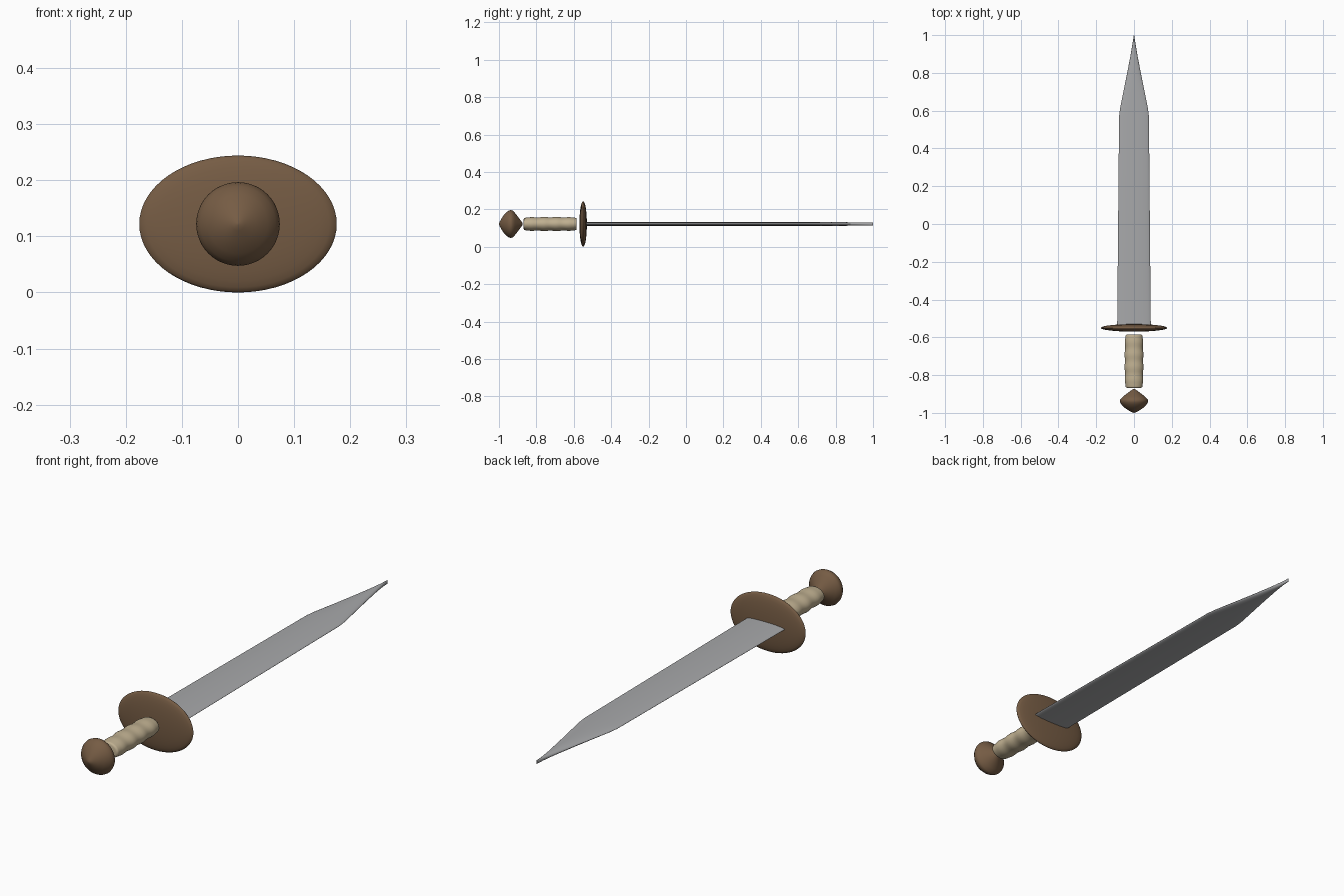
import bpy
import bmesh
from math import sin, cos, pi

AXIS_Z = 0.122

if "Cube" in bpy.data.objects:
    bpy.data.objects.remove(bpy.data.objects["Cube"], do_unlink=True)


def material(name, rgb, roughness):
    mat = bpy.data.materials.new(name)
    mat.use_nodes = True
    color = (*rgb, 1.0)
    mat.diffuse_color = color
    bsdf = mat.node_tree.nodes["Principled BSDF"]
    bsdf.inputs["Base Color"].default_value = color
    bsdf.inputs["Roughness"].default_value = roughness
    return mat


def loft(name, stations, mat, sides=48, angle=0.7):
    """Join elliptical rings (y, half width, half height) along the y axis."""
    bm = bmesh.new()
    rings = []
    for y, rx, rz in stations:
        rings.append([bm.verts.new((rx * cos(2 * pi * i / sides), y,
                                    AXIS_Z + rz * sin(2 * pi * i / sides)))
                      for i in range(sides)])
    for a, b in zip(rings, rings[1:]):
        for i in range(sides):
            j = (i + 1) % sides
            bm.faces.new((a[i], a[j], b[j], b[i]))
    bm.faces.new(rings[0])
    bm.faces.new(rings[-1])
    bmesh.ops.recalc_face_normals(bm, faces=bm.faces)
    mesh = bpy.data.meshes.new(name)
    bm.to_mesh(mesh)
    bm.free()
    mesh.materials.append(mat)
    obj = bpy.data.objects.new(name, mesh)
    bpy.context.collection.objects.link(obj)
    bpy.ops.object.select_all(action="DESELECT")
    obj.select_set(True)
    bpy.context.view_layer.objects.active = obj
    bpy.ops.object.shade_smooth_by_angle(angle=angle)
    return obj


wood = material("brown wood", (0.18, 0.107, 0.058), 0.7)
bone = material("pale bone", (0.52, 0.43, 0.28), 0.6)
steel = material("grey steel", (0.39, 0.395, 0.405), 0.4)

# Blade: thin lens section, long straight edges, then a slightly hollow taper
blade = [(-0.55, 0.089, 0.01), (0.0, 0.084, 0.01), (0.57, 0.079, 0.01),
         (0.61, 0.074, 0.01), (0.7, 0.056, 0.01), (0.8, 0.036, 0.01),
         (0.9, 0.017, 0.009), (0.96, 0.007, 0.008), (1.0, 0.001, 0.008)]
loft("blade", blade, steel, sides=32)

# Guard: flattened oval disc
guard = []
for k in range(17):
    t = pi * k / 16
    r = max(sin(t), 0.01)
    guard.append((-0.55 - 0.02 * cos(t), 0.176 * r, 0.122 * r))
loft("guard", guard, wood, sides=64, angle=1.2)

# Grip: oval handle with shallow finger swells
grip = [(-0.868, 0.035, 0.026), (-0.865, 0.043, 0.032)]
for k in range(25):
    t = k / 24
    swell = 0.046 + 0.003 * sin(pi * t) + 0.0018 * cos(8 * pi * t + pi)
    grip.append((-0.86 + 0.27 * t, swell, swell * 0.75))
grip += [(-0.587, 0.042, 0.032), (-0.585, 0.035, 0.026)]
loft("grip", grip, bone, sides=40, angle=1.0)

# Pommel: round spindle pointed at both ends
pommel = [(-1.0, 0.002), (-0.996, 0.012), (-0.985, 0.032), (-0.97, 0.053),
          (-0.955, 0.067), (-0.944, 0.073), (-0.936, 0.0745),
          (-0.927, 0.072), (-0.915, 0.06), (-0.9, 0.041), (-0.886, 0.022),
          (-0.877, 0.01), (-0.873, 0.002)]
loft("pommel", [(y, r, r) for y, r in pommel], wood, angle=1.2)
